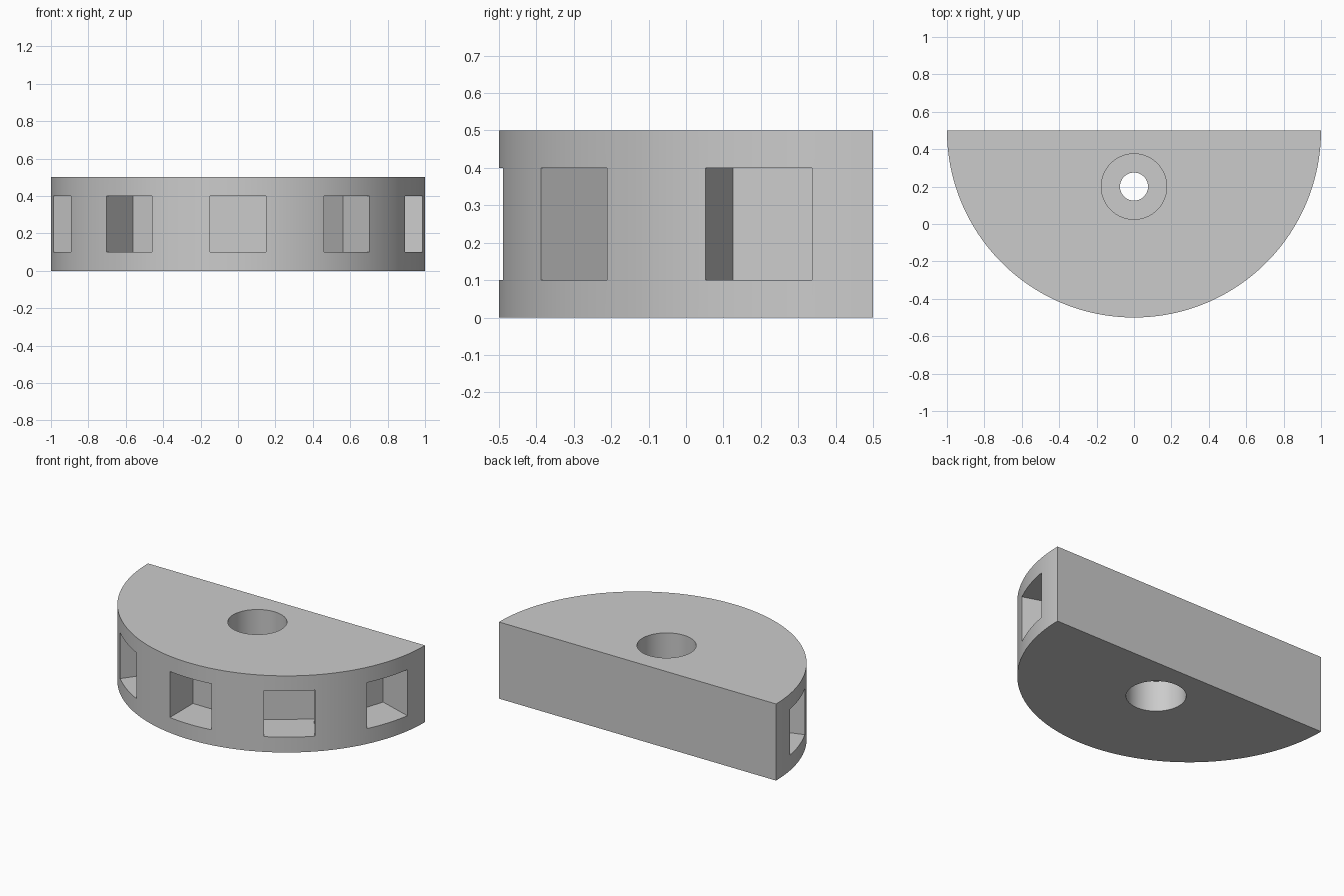
import bpy
import bmesh
from math import cos, sin, pi, radians
from mathutils import Matrix, Vector

cube = bpy.data.objects.get("Cube")
if cube:
    bpy.data.objects.remove(cube, do_unlink=True)

HEIGHT, RADIUS = 0.5, 1.0
CENTRE = Vector((0, 0.5, 0))     # middle of the flat back
HOLE = Vector((0, 0.2, 0))       # axis of the stepped hole

grey = bpy.data.materials.new("plain grey")
grey.use_nodes = True
colour = (0.6, 0.6, 0.6, 1)
grey.diffuse_color = colour
grey.node_tree.nodes["Principled BSDF"].inputs["Base Color"].default_value = colour


def add_object(name, bm):
    bmesh.ops.recalc_face_normals(bm, faces=bm.faces)
    mesh = bpy.data.meshes.new(name)
    bm.to_mesh(mesh)
    bm.free()
    mesh.materials.append(grey)
    obj = bpy.data.objects.new(name, mesh)
    bpy.context.collection.objects.link(obj)
    return obj


def cylinder_cutter(name, radius, z0, z1):
    bm = bmesh.new()
    place = Matrix.Translation(HOLE + Vector((0, 0, (z0 + z1) / 2)))
    bmesh.ops.create_cone(bm, cap_ends=True, segments=64, radius1=radius,
                          radius2=radius, depth=z1 - z0, matrix=place)
    return add_object(name, bm)


def pocket_cutter(name, angle):
    # Square pocket whose floor lies 0.75 from the disc centre
    inner, outer = 0.75, 1.15
    bm = bmesh.new()
    place = (Matrix.Translation(CENTRE) @ Matrix.Rotation(angle, 4, "Z")
             @ Matrix.Translation((0, -(inner + outer) / 2, HEIGHT / 2))
             @ Matrix.Diagonal((0.3, outer - inner, 0.3, 1)))
    bmesh.ops.create_cube(bm, size=1, matrix=place)
    return add_object(name, bm)


# Half disc body
STEPS = 96
bm = bmesh.new()
rim = [bm.verts.new(CENTRE + RADIUS * Vector((cos(a), sin(a), 0)))
       for a in (pi + pi * i / STEPS for i in range(STEPS + 1))]
base = bm.faces.new(rim)
top = bmesh.ops.extrude_face_region(bm, geom=[base])
bmesh.ops.translate(bm, vec=(0, 0, HEIGHT),
                    verts=[v for v in top["geom"] if isinstance(v, bmesh.types.BMVert)])
body = add_object("half_disc_body", bm)

# Five pockets round the rim, and a hole counterbored from both sides
cutters = [pocket_cutter(f"pocket_cutter_{i}", radians(36 * i)) for i in range(-2, 3)]
cutters += [cylinder_cutter("lower_bore_cutter", 0.175, -0.1, 0.2),
            cylinder_cutter("upper_bore_cutter", 0.175, 0.3, 0.6),
            cylinder_cutter("through_hole_cutter", 0.075, -0.2, 0.7)]

bpy.ops.object.select_all(action="DESELECT")
body.select_set(True)
bpy.context.view_layer.objects.active = body
for cutter in cutters:
    cut = body.modifiers.new(cutter.name, "BOOLEAN")
    cut.operation = "DIFFERENCE"
    cut.solver = "EXACT"
    cut.object = cutter
    bpy.ops.object.modifier_apply(modifier=cut.name)
    bpy.data.objects.remove(cutter, do_unlink=True)

bpy.ops.object.shade_smooth_by_angle(angle=radians(30))
